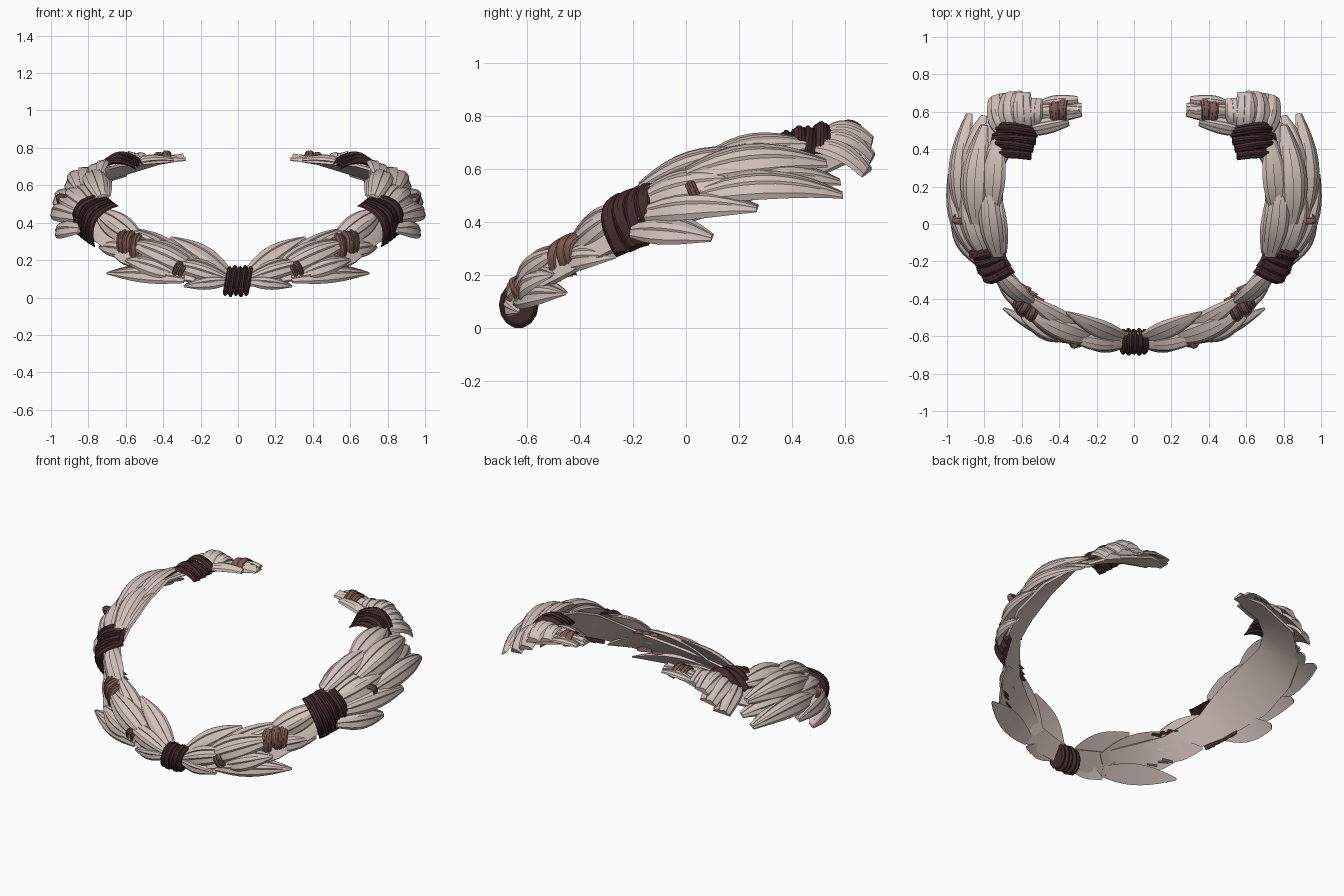
import bpy, bmesh, math
from mathutils import Vector

if "Cube" in bpy.data.objects:
    bpy.data.objects.remove(bpy.data.objects["Cube"], do_unlink=True)


def material(name, rgb):
    m = bpy.data.materials.new(name)
    m.use_nodes = True
    m.diffuse_color = (*rgb, 1)
    m.node_tree.nodes["Principled BSDF"].inputs["Base Color"].default_value = (*rgb, 1)
    return m


CREAM = material("pale straw", (0.64, 0.53, 0.48))
BROWN = material("brown cord", (0.20, 0.10, 0.08))
DARK = material("dark leather", (0.06, 0.024, 0.025))

# Backing strip of one half: upper inner edge and lower outer edge
INNER = [Vector(p) for p in (
    (0, -.58, .13), (.24, -.56, .19), (.42, -.46, .27), (.55, -.38, .33),
    (.68, -.22, .45), (.69, -.1, .53), (.70, .1, .62), (.70, .3, .68),
    (.63, .42, .70), (.51, .51, .71), (.38, .54, .72), (.28, .59, .73))]
OUTER = [Vector(p) for p in (
    (0, -.66, .05), (.25, -.64, .08), (.48, -.59, .12), (.62, -.47, .18),
    (.75, -.27, .29), (.86, -.13, .35), (.94, .08, .42), (.93, .3, .5),
    (.85, .48, .56), (.68, .63, .63), (.42, .66, .71), (.3, .63, .73))]
MID = [(a + b) / 2 for a, b in zip(INNER, OUTER)]


def outward(p):
    """Outward direction of the strip nearest to a point."""
    i = min(range(len(MID)), key=lambda k: (MID[k] - p).length)
    along = MID[min(i + 1, len(MID) - 1)] - MID[max(i - 1, 0)]
    return (OUTER[i] - INNER[i]).cross(along).normalized()


def finish(name, bm, mat, mirror=True):
    bmesh.ops.recalc_face_normals(bm, faces=bm.faces[:])
    mesh = bpy.data.meshes.new(name)
    bm.to_mesh(mesh)
    bm.free()
    mesh.materials.append(mat)
    ob = bpy.data.objects.new(name, mesh)
    bpy.context.collection.objects.link(ob)
    bpy.ops.object.select_all(action="DESELECT")
    ob.select_set(True)
    bpy.context.view_layer.objects.active = ob
    bpy.ops.object.shade_smooth_by_angle(angle=math.radians(28))
    if mirror:
        ob.modifiers.new("mirror", "MIRROR").use_mirror_merge = False
    return ob


def loft(bm, rings):
    rows = [[bm.verts.new(p) for p in ring] for ring in rings]
    n = len(rows[0])
    for r, s in zip(rows, rows[1:]):
        for k in range(n):
            bm.faces.new((r[k], r[(k + 1) % n], s[(k + 1) % n], s[k]))
    bm.faces.new(rows[0])
    bm.faces.new(rows[-1])


# Domed, creased cross-section shared by leaves and cords
SECTION = ((-1, 0), (-.88, .45), (-.42, .85), (-.36, .7), (.1, 1),
           (.42, .9), (.48, .72), (.9, .4), (1, 0))


def taper(t, base=.5, tip=.12, peak=.42):
    if t < peak:
        return base + (1 - base) * math.sin(math.pi / 2 * t / peak)
    return tip + (1 - tip) * math.cos(math.pi / 2 * (t - peak) / (1 - peak))


def blade(bm, a, b, half, height, bow, pointed=True, tip=.12, steps=9):
    a, b = Vector(a), Vector(b)
    n = outward((a + b) / 2)
    d = (b - a).normalized()
    n = (n - d * n.dot(d)).normalized()
    side = d.cross(n)
    rings = []
    for i in range(steps + 1):
        t = i / steps
        w = taper(t, tip=tip) if pointed else 1
        c = a.lerp(b, t) + n * bow * 4 * t * (1 - t)
        rings.append([c + side * half * w * u + n * height * w * h for u, h in SECTION])
    loft(bm, rings)


def leaves(name, items, tip=.12):
    for i, (a, b, half, height, bow) in enumerate(items):
        bm = bmesh.new()
        blade(bm, a, b, half, height, bow, tip=tip)
        finish(f"{name}_{i + 1}", bm, CREAM)


def wrap(name, a, b, step, count, half, height, bow, mat):
    """Cords lying side by side, arched over the strip."""
    bm = bmesh.new()
    for i in range(count):
        off = Vector(step) * (i - (count - 1) / 2)
        skew = Vector(step) * (.35 if i % 2 else -.1)
        blade(bm, Vector(a) + off, Vector(b) + off + skew, half, height,
              bow + .008 * (i % 2), pointed=False)
    finish(name, bm, mat)


# Thin backing
bm = bmesh.new()
rings = []
for p, q, m in zip(INNER, OUTER, MID):
    n = outward(m) * .025
    rings.append([p, q, q + n * .6, m + n * 1.6, p + n * .6])
loft(bm, rings)
finish("backing", bm, CREAM)

# Front leaves fanning out from the centre knot
leaves("front_leaf", [
    ((.05, -.61, .11), (.36, -.47, .32), .075, .045, .01),
    ((.05, -.64, .09), (.29, -.63, .06), .05, .045, .01),
    ((.06, -.64, .10), (.40, -.57, .19), .06, .05, .02),
    ((.20, -.61, .13), (.60, -.45, .30), .08, .06, .03),
    ((.24, -.58, .15), (.60, -.37, .37), .07, .05, .02),
    ((.28, -.62, .10), (.70, -.45, .13), .065, .05, .015),
    ((.33, -.60, .12), (.60, -.50, .20), .07, .05, .02),
])

# Leaves joining the front to the side knot
leaves("link_leaf", [
    ((.52, -.43, .29), (.77, -.20, .47), .075, .05, .02),
    ((.53, -.46, .24), (.74, -.26, .27), .065, .05, .02),
    ((.54, -.40, .33), (.72, -.22, .47), .05, .05, .01),
])

# Layered side leaves, lowest row to highest
leaves("side_leaf", [
    ((.83, -.20, .37), (.96, .10, .34), .075, .05, .025),
    ((.83, -.17, .43), (.98, .27, .45), .08, .06, .03),
    ((.90, .02, .49), (.88, .59, .50), .08, .06, .05),
    ((.88, .15, .53), (.80, .58, .55), .08, .05, .04),
    ((.78, -.18, .47), (.90, .22, .56), .09, .06, .03),
    ((.84, .00, .57), (.80, .53, .62), .09, .07, .04),
    ((.73, -.17, .52), (.78, .28, .66), .08, .06, .03),
    ((.76, .08, .63), (.72, .48, .69), .085, .05, .02),
    ((.70, -.15, .53), (.72, .16, .64), .05, .04, .01),
], tip=.25)

# Drooping tufts behind the rear knot
leaves("rear_tuft", [
    ((.68, .47, .68), (.73, .68, .58), .075, .05, .03),
    ((.63, .48, .70), (.65, .70, .63), .08, .05, .04),
    ((.59, .50, .72), (.60, .70, .69), .07, .05, .03),
    ((.54, .52, .72), (.53, .67, .70), .06, .04, .03),
], tip=.7)

# Slim leaves at the open ends
leaves("end_leaf", [
    ((.58, .50, .71), (.35, .55, .73), .045, .035, .01),
    ((.52, .60, .71), (.28, .61, .73), .06, .035, .01),
    ((.50, .64, .71), (.30, .66, .73), .04, .03, .01),
], tip=.6)

# Knots and cords
wrap("side_knot", (.68, -.18, .52), (.81, -.18, .30), (.018, .036, .014),
     4, .032, .03, .085, DARK)
wrap("rear_knot", (.53, .43, .70), (.76, .44, .64), (-.012, .04, .008),
     4, .03, .03, .06, DARK)
wrap("front_band", (.54, -.36, .35), (.58, -.45, .19), (.034, .03, .012),
     3, .03, .022, .075, BROWN)
wrap("end_band", (.40, .54, .73), (.40, .68, .72), (-.035, .004, 0),
     2, .025, .015, .04, BROWN)
wrap("front_cord", (.27, -.58, .17), (.33, -.62, .10), (.02, 0, .01),
     2, .015, .015, .055, BROWN)
wrap("side_cord", (.88, .02, .53), (.94, .05, .47), (.01, .025, .005),
     1, .02, .02, .06, BROWN)

# Centre knot: rings around a solid core
bm = bmesh.new()
rings = []
COUNT, SEG = 5, 14
for i in range(COUNT):
    for f, r in ((0, .066), (.25, .08), (.6, .082), (.95, .07)):
        x = -.07 + .14 * (i + f) / COUNT
        grow = r + .006 * (i % 2)
        rings.append([Vector((x + .012 * math.sin(k * math.tau / SEG),
                              -.63 + grow * .85 * math.cos(k * math.tau / SEG),
                              .088 + grow * math.sin(k * math.tau / SEG)))
                      for k in range(SEG)])
loft(bm, rings)
finish("centre_knot", bm, DARK, mirror=False)
